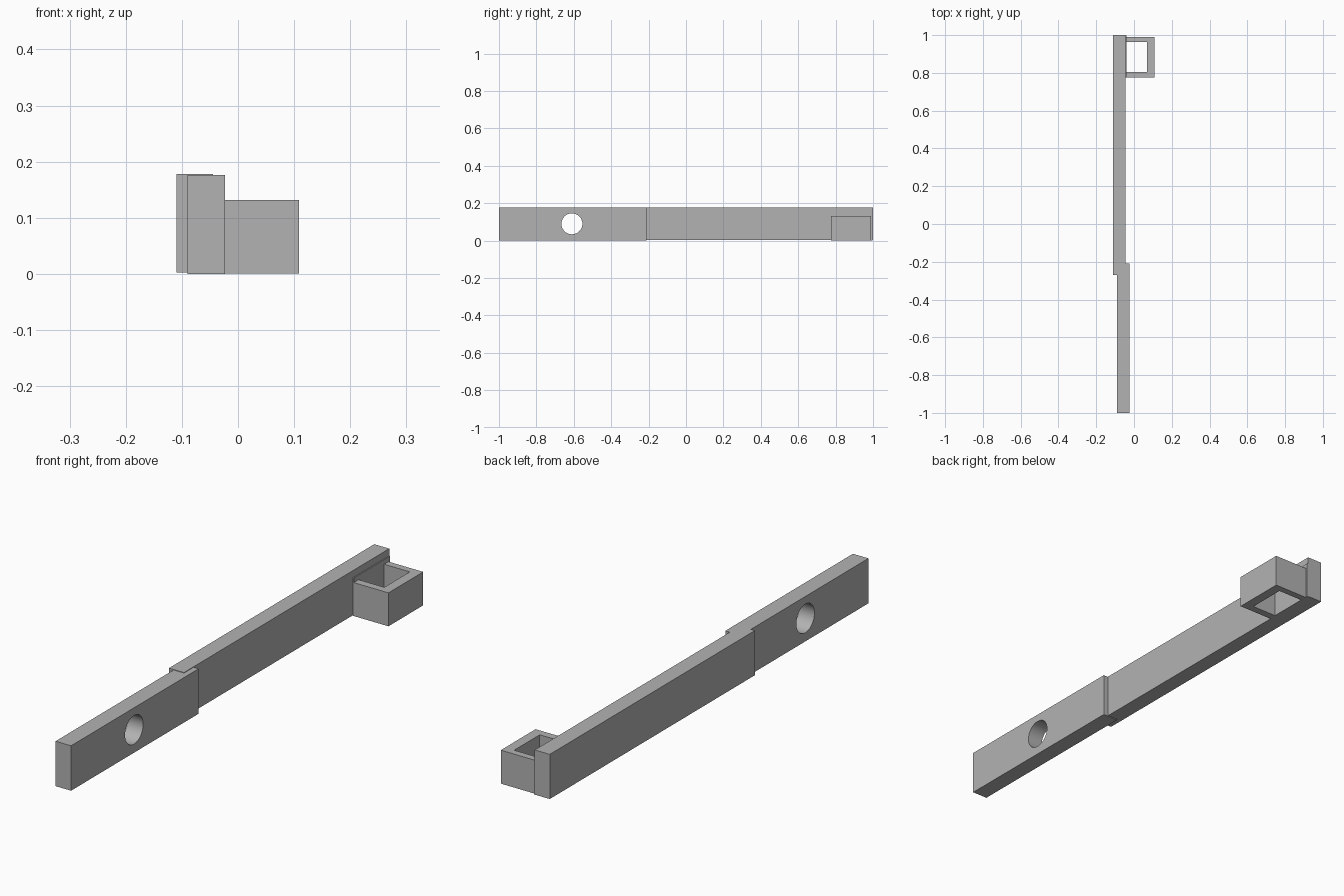
import bpy
import bmesh
import math

cube = bpy.data.objects.get("Cube")
if cube:
    bpy.data.objects.remove(cube, do_unlink=True)

grey = bpy.data.materials.new("plain grey")
grey.use_nodes = True
colour = (0.45, 0.45, 0.45, 1)
grey.diffuse_color = colour
grey.node_tree.nodes["Principled BSDF"].inputs["Base Color"].default_value = colour


def prism(name, outline, z0, z1):
    """Extrude a flat outline upward from z0 to z1."""
    bm = bmesh.new()
    face = bm.faces.new([bm.verts.new((x, y, z0)) for x, y in outline])
    top = bmesh.ops.extrude_face_region(bm, geom=[face])["geom"]
    verts = [v for v in top if isinstance(v, bmesh.types.BMVert)]
    bmesh.ops.translate(bm, verts=verts, vec=(0, 0, z1 - z0))
    bmesh.ops.recalc_face_normals(bm, faces=bm.faces)
    mesh = bpy.data.meshes.new(name)
    bm.to_mesh(mesh)
    bm.free()
    mesh.materials.append(grey)
    obj = bpy.data.objects.new(name, mesh)
    bpy.context.collection.objects.link(obj)
    return obj


def box(name, x0, x1, y0, y1, z0, z1):
    return prism(name, [(x0, y0), (x1, y0), (x1, y1), (x0, y1)], z0, z1)


# Two overlapping bars
box("rear_bar", -0.11, -0.045, -0.27, 1.0, 0.003, 0.178)
front_bar = box("front_bar", -0.09, -0.023, -1.0, -0.21, 0, 0.176)

# Round hole through the front bar
bpy.ops.mesh.primitive_cylinder_add(
    vertices=64, radius=0.056, depth=0.3,
    location=(-0.056, -0.61, 0.09), rotation=(0, math.pi / 2, 0))
cutter = bpy.context.object
cutter.name = "hole_cutter"
cutter.data.materials.append(grey)
cutter.hide_render = True
cut = front_bar.modifiers.new("hole", 'BOOLEAN')
cut.operation = 'DIFFERENCE'
cut.solver = 'EXACT'
cut.object = cutter
bpy.ops.object.select_all(action='DESELECT')
front_bar.select_set(True)
bpy.context.view_layer.objects.active = front_bar
bpy.ops.object.modifier_apply(modifier=cut.name)
bpy.data.objects.remove(cutter, do_unlink=True)
bpy.ops.object.shade_smooth_by_angle(angle=math.radians(30))

# Thin mounting plate and the open square bracket on the rear bar
box("mounting_plate", -0.047, -0.041, 0.775, 0.998, 0.002, 0.15)
prism("square_bracket", [
    (-0.044, 0.775), (0.109, 0.775), (0.109, 0.99), (-0.044, 0.99),
    (-0.044, 0.963), (0.07, 0.963), (0.07, 0.805), (-0.044, 0.805)], 0.001, 0.132)
